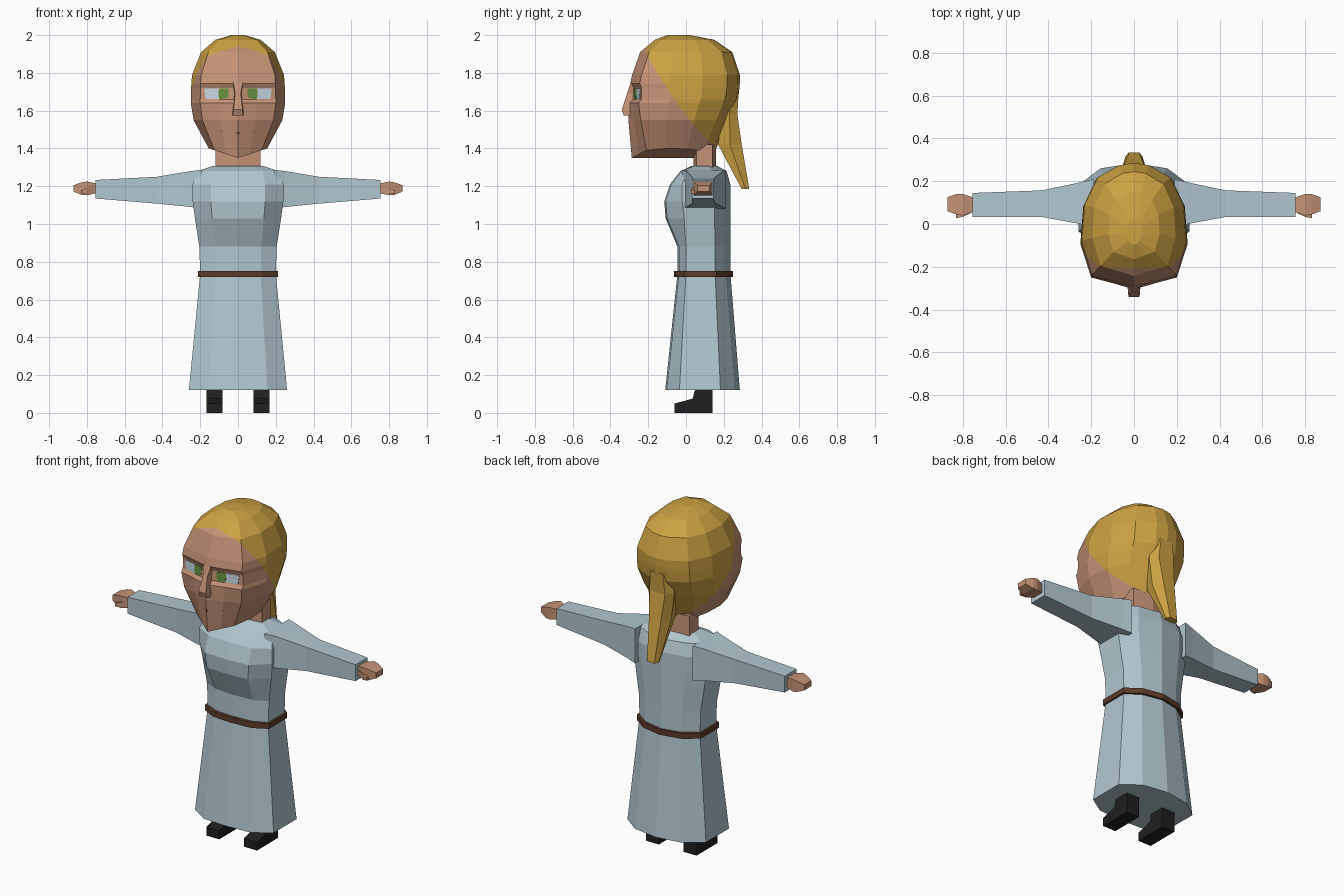
import bpy, bmesh
from mathutils import Vector

if "Cube" in bpy.data.objects:
    bpy.data.objects.remove(bpy.data.objects["Cube"])


def material(name, *rgb):
    m = bpy.data.materials.new(name)
    m.use_nodes = True
    color = (*rgb, 1)
    m.diffuse_color = color
    bsdf = next(n for n in m.node_tree.nodes if n.type == 'BSDF_PRINCIPLED')
    bsdf.inputs["Base Color"].default_value = color
    bsdf.inputs["Roughness"].default_value = 0.8
    return m


skin = material("skin", .56, .29, .18)
hair = material("blond hair", .61, .36, .055)
cloth = material("pale blue cloth", .44, .57, .63)
leather = material("brown leather", .107, .045, .023)
shoe = material("black shoe", .014, .014, .014)
white = material("eye white", .56, .66, .74)
green = material("green iris", .13, .28, .05)
lip = material("dark lip", .25, .11, .07)


def finish(name, bm, mats):
    """Turn a half mesh on the +x side into a mirrored object."""
    bmesh.ops.recalc_face_normals(bm, faces=bm.faces)
    me = bpy.data.meshes.new(name)
    bm.to_mesh(me)
    bm.free()
    for m in mats:
        me.materials.append(m)
    ob = bpy.data.objects.new(name, me)
    bpy.context.collection.objects.link(ob)
    mod = ob.modifiers.new("Mirror", 'MIRROR')
    mod.merge_threshold = 0.0005
    return ob


def loft_mesh(rings, closed):
    """Skin rings of points; open rings start and end on the mirror plane."""
    bm = bmesh.new()
    rows = [[bm.verts.new(p) for p in ring] for ring in rings]
    n = len(rows[0])
    for a, b in zip(rows, rows[1:]):
        for i in range(n if closed else n - 1):
            j = (i + 1) % n
            bm.faces.new((a[i], a[j], b[j], b[i]))
    bm.faces.new(rows[0])
    bm.faces.new(rows[-1])
    return bm


def loft(name, rings, mat, closed=False):
    return finish(name, loft_mesh(rings, closed), [mat])


# Head: height, half width, face centre y, face corner y, back y, centre drop
head_levels = [
    (1.40, .155, -.287, -.21, .14, .05),
    (1.55, .235, -.305, -.24, .22, 0),
    (1.64, .25, -.303, -.25, .265, 0),
    (1.66, .25, -.285, -.237, .275, 0),
    (1.72, .248, -.282, -.235, .283, 0),
    (1.745, .247, -.295, -.245, .285, 0),
    (1.79, .243, -.285, -.235, .285, 0),
    (1.91, .195, -.243, -.195, .245, 0),
    (1.975, .12, -.165, -.13, .15, 0),
    (2.0, .035, -.1, -.08, .02, 0),
]


def head_ring(z, w, f, c, b, drop):
    along = lambda t: c + t * (b - c)
    pts = [(0, f), (.4, (f + c) / 2), (.8, c), (1, along(.3)),
           (.95, along(.62)), (.7, along(.87)), (.28, along(.98)), (0, b)]
    return [(x * w, y, z - drop * (1 - x)) for x, y in pts]


bm = loft_mesh([head_ring(*lv) for lv in head_levels], False)
# Cut the hairline and colour everything behind it as hair
line_at, line_dir = Vector((0, -.21, 1.945)), Vector((.02, .1, .07))
bmesh.ops.bisect_plane(bm, geom=bm.verts[:] + bm.edges[:] + bm.faces[:],
                       plane_co=line_at, plane_no=line_dir)
for face in bm.faces:
    ahead = (face.calc_center_median() - line_at).dot(line_dir)
    face.material_index = 1 if ahead > 0 else 0
finish("head", bm, [skin, hair])


def face_y(x, z):
    """Depth of the face front at a given place."""
    for lo, hi in zip(head_levels, head_levels[1:]):
        if lo[0] <= z <= hi[0]:
            t = (z - lo[0]) / (hi[0] - lo[0])
            w, f, c = (lo[i] + t * (hi[i] - lo[i]) for i in (1, 2, 3))
            return f + (c - f) * x / (.8 * w)


def face_plate(name, outline, mat, lift=.003):
    rings = [[(x, face_y(x, z) + d, z) for x, z in outline]
             for d in (-lift, .004)]
    return loft(name, rings, mat, closed=True)


# Eyes and mouth
face_plate("eye_whites", [(.1, 1.663), (.172, 1.663), (.178, 1.717), (.1, 1.717)], white)
face_plate("irises", [(.065, 1.664), (.095, 1.662), (.103, 1.675), (.103, 1.71),
                      (.095, 1.717), (.05, 1.717), (.05, 1.675)], green, .004)
face_plate("mouth", [(0, 1.488), (.05, 1.488), (.09, 1.496), (.09, 1.48),
                     (.06, 1.468), (0, 1.475)], lip)

# Nose: half width, y, z down the ridge, with a hidden root inside the face
nose_ridge = [(.025, -.292, 1.75), (.015, -.312, 1.69),
              (.024, -.34, 1.605), (.027, -.33, 1.575)]
loft("nose", [[(0, y, z), (w, y, z), (w + .006, -.26, z), (0, -.26, z)]
              for w, y, z in nose_ridge], skin)

# Neck
loft("neck", [[(0, .04, z), (.12, .055, z), (.12, .14, z), (0, .16, z)]
              for z in (1.27, 1.42)], skin)

# Ponytail: height, half width, front y, back y
tail = [(1.70, .07, .2, .279), (1.58, .085, .19, .272),
        (1.42, .065, .17, .295), (1.185, .04, .295, .335)]
loft("ponytail", [[(0, f, z), (w * .8, f, z), (w, (f + b) / 2, z),
                   (w * .6, b, z), (0, b, z)] for z, w, f, b in tail], hair)


# Dress: height, half width, front y, front corner y, back y
def body_ring(z, w, f, c, b):
    return [(0, f, z), (.6 * w, f + .008, z), (w, c, z),
            (w, c + .75 * (b - .03 - c), z), (.6 * w, b - .025, z), (0, b, z)]


dress_levels = [
    (.12, .26, -.11, -.035, .285),
    (.74, .2, -.045, 0, .235),
    (.88, .205, -.045, 0, .235),
    (1.03, .228, -.108, -.01, .235),
    (1.12, .24, -.115, -.02, .235),
    (1.21, .24, -.085, -.02, .235),
    (1.28, .215, -.03, .01, .215),
    (1.308, .13, .03, .045, .165),
]
loft("dress", [body_ring(*lv) for lv in dress_levels], cloth)

# Belt
loft("belt", [body_ring(z, .212, -.063, -.01, .25) for z in (.72, .752)], leather)


# Arms: x, y range, z range
def arm_ring(x, y0, y1, z0, z1):
    return [(x, y0, z0), (x, y1, z0), (x, y1, z1), (x, y0, z1)]


sleeve = [(.19, -.02, .21, 1.08, 1.287), (.25, 0, .195, 1.09, 1.28),
          (.43, .033, .157, 1.108, 1.25), (.755, .033, .145, 1.135, 1.233)]
loft("sleeves", [arm_ring(*s) for s in sleeve], cloth, closed=True)

hand = [(.74, .06, .12, 1.165, 1.212), (.80, .04, .14, 1.152, 1.225),
        (.83, .045, .14, 1.155, 1.22), (.872, .06, .125, 1.172, 1.205)]
loft("hands", [arm_ring(*s) for s in hand], skin, closed=True)
thumb = [(.765, .05, .08, 1.165, 1.195), (.80, .033, .06, 1.158, 1.19),
         (.832, .027, .045, 1.16, 1.178)]
loft("thumbs", [arm_ring(*s) for s in thumb], skin, closed=True)

# Shoes: side profile extruded across the foot
shoe_side = [(-.06, 0), (-.06, .05), (.035, .075), (.05, .13), (.14, .13), (.14, 0)]
loft("shoes", [[(x, y, z) for y, z in shoe_side] for x in (.082, .168)],
     shoe, closed=True)
